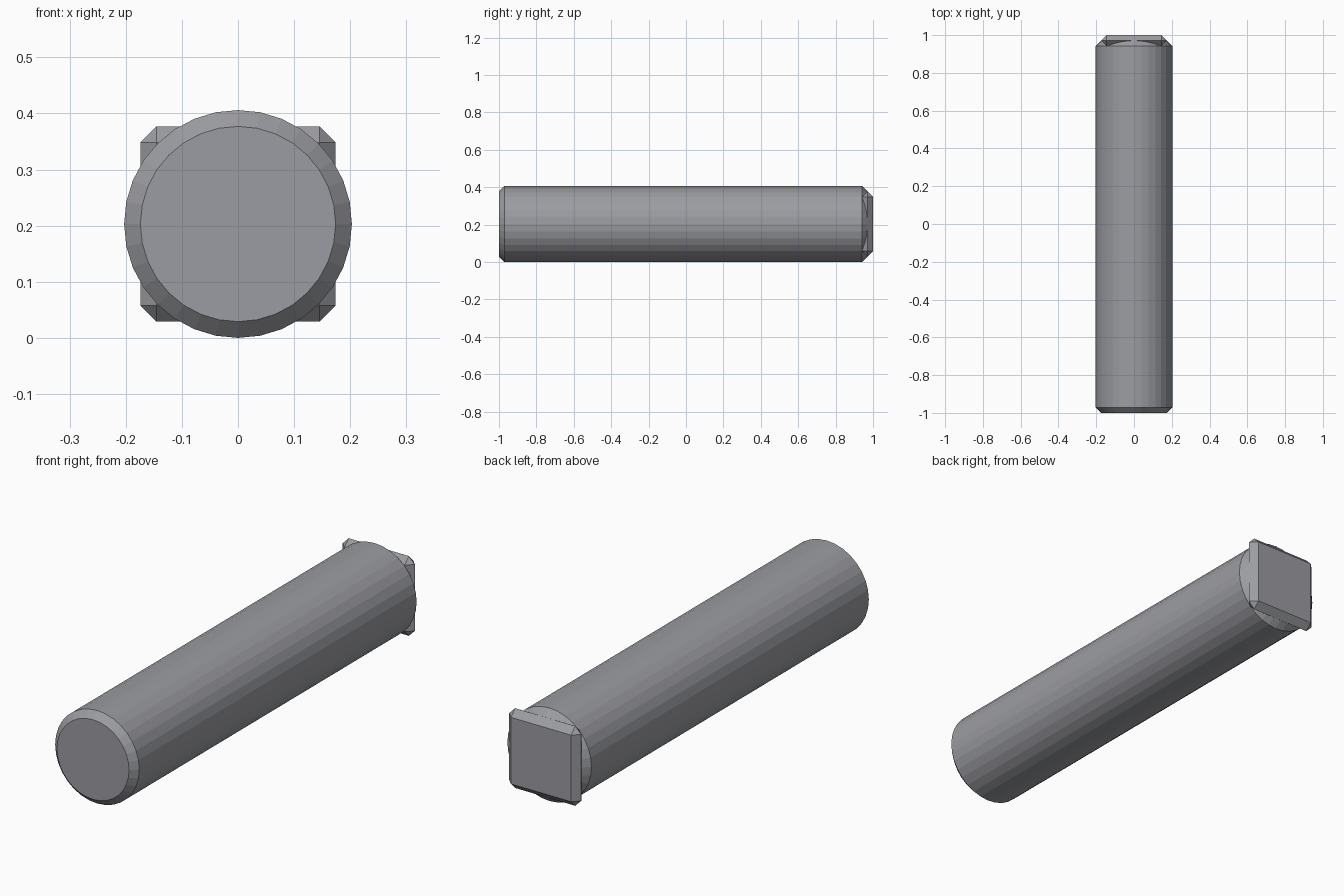
import bpy, bmesh, math

if "Cube" in bpy.data.objects:
    bpy.data.objects.remove(bpy.data.objects["Cube"])

CZ = 0.203      # axis height
R = 0.203       # shaft radius
C = 0.029       # chamfer size
SIDES = 32

# Dark steel
steel = bpy.data.materials.new("dark_steel")
steel.diffuse_color = (0.33, 0.335, 0.36, 1)
steel.use_nodes = True
steel.node_tree.nodes["Principled BSDF"].inputs["Base Color"].default_value = steel.diffuse_color

# Shaft: rings along y, chamfered at both ends
rings = [(-1.0, R - C), (-1.0 + C, R), (1 - 2 * C, R), (1 - C, R - C)]
verts = [(r * math.sin(2 * math.pi * i / SIDES), y, CZ + r * math.cos(2 * math.pi * i / SIDES))
         for y, r in rings for i in range(SIDES)]
faces = [tuple(range(SIDES)), tuple(range(3 * SIDES, 4 * SIDES))]
for k in range(3):
    for i in range(SIDES):
        j = (i + 1) % SIDES
        a, b = k * SIDES, (k + 1) * SIDES
        faces.append((a + i, a + j, b + j, b + i))
mesh = bpy.data.meshes.new("shaft")
mesh.from_pydata(verts, [], faces)
bm = bmesh.new()
bm.from_mesh(mesh)
bmesh.ops.recalc_face_normals(bm, faces=bm.faces)
bm.to_mesh(mesh)
bm.free()
shaft = bpy.data.objects.new("shaft", mesh)
bpy.context.collection.objects.link(shaft)
mesh.materials.append(steel)

# Square end plate with chamfered edges, sunk into the back of the shaft
bpy.ops.mesh.primitive_cube_add(size=1, location=(0, 1 - C, CZ))
plate = bpy.context.object
plate.name = "end_plate"
plate.scale = (2 * (R - C), 2 * C, 2 * (R - C))
bpy.ops.object.transform_apply(location=False, rotation=False, scale=True)
bevel = plate.modifiers.new("chamfer", "BEVEL")
bevel.width = C - 0.0002
bevel.segments = 1
plate.data.materials.append(steel)
